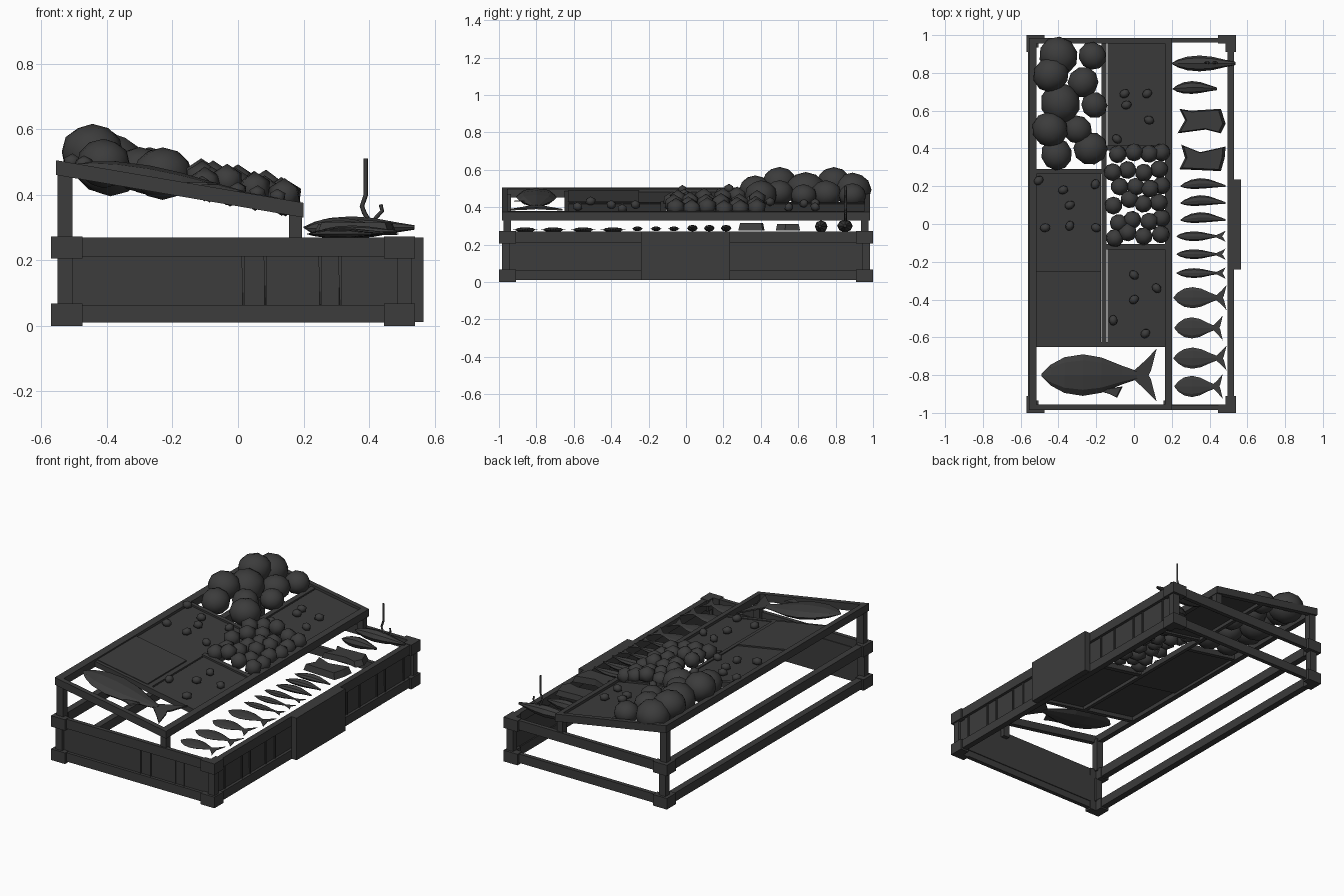
import bpy, bmesh, math, random
from mathutils import Matrix, Vector

random.seed(4)
if "Cube" in bpy.data.objects:
    bpy.data.objects.remove(bpy.data.objects["Cube"])

mat = bpy.data.materials.new("charcoal")
mat.use_nodes = True
mat.diffuse_color = (0.045, 0.045, 0.045, 1)
mat.node_tree.nodes["Principled BSDF"].inputs["Base Color"].default_value = mat.diffuse_color


def finish(name, bm, smooth=False):
    bmesh.ops.recalc_face_normals(bm, faces=bm.faces)
    for f in bm.faces:
        f.smooth = smooth
    me = bpy.data.meshes.new(name)
    bm.to_mesh(me)
    bm.free()
    me.materials.append(mat)
    ob = bpy.data.objects.new(name, me)
    bpy.context.collection.objects.link(ob)
    return ob


def tray_z(x):
    """Height of the sloping tray's top at x."""
    return 0.505 - 0.172 * (x + 0.555)


def box(name, x, y, z, sloped=False):
    """Box from (low, high) ranges; sloped boxes measure z from the tray top."""
    bm = bmesh.new()
    bmesh.ops.create_cube(bm, size=1)
    for v in bm.verts:
        v.co = Vector([r[0] if c < 0 else r[1] for c, r in zip(v.co, (x, y, z))])
        if sloped:
            v.co.z += tray_z(v.co.x)
    return finish(name, bm)


def prism(name, outline, z0, z1):
    bm = bmesh.new()
    f = bm.faces.new([bm.verts.new((x, y, z0)) for x, y in outline])
    r = bmesh.ops.extrude_face_region(bm, geom=[f])
    top = [g for g in r["geom"] if isinstance(g, bmesh.types.BMVert)]
    mid = sum((v.co for v in top), Vector()) / len(top)
    for v in top:
        v.co = v.co.lerp(mid, 0.12)
        v.co.z = z1
    return finish(name, bm)


def ball(name, x, y, z, r, squash=(1, 1, 1)):
    bm = bmesh.new()
    m = Matrix.Translation((x, y, z)) @ Matrix.Rotation(random.uniform(0, 3), 4, "Z")
    bmesh.ops.create_icosphere(bm, subdivisions=2 if r > 0.06 else 1, radius=r,
                               matrix=m @ Matrix.Diagonal((*squash, 1)))
    return finish(name, bm, True)


BODY = [(0, 0.06), (0.08, 0.5), (0.2, 0.86), (0.36, 1), (0.52, 0.85), (0.7, 0.45), (0.83, 0.2)]


def fish(name, x0, x1, y, z, w, h, tail=0.0, bend=0.0, sloped=False):
    """Lofted body along x with an optional forked tail fin."""
    bm = bmesh.new()
    length = x1 - x0
    stretch = 1 if tail else 1.2
    rings = []
    for t, s in BODY:
        ring = []
        for k in range(8):
            a = math.tau * k / 8
            ring.append(bm.verts.new((x0 + length * t * stretch,
                                      y + w * s * math.cos(a), z + h * s * math.sin(a))))
        rings.append(ring)
    for a, b in zip(rings, rings[1:]):
        for k in range(8):
            bm.faces.new((a[k], a[k - 1], b[k - 1], b[k]))
    bm.faces.new(rings[0])
    bm.faces.new(rings[-1])
    if tail:
        fin = [(0.8, 0.2), (0.9, 0.55), (1, 1), (0.95, 0.2), (0.93, 0),
               (0.95, -0.2), (1, -1), (0.9, -0.55), (0.8, -0.2)]
        layers = [[bm.verts.new((x0 + length * t, y + (tail if abs(s) > 0.2 else w) * s, z + d))
                   for t, s in fin] for d in (-0.12 * h, 0.12 * h)]
        for lay in layers:
            bm.faces.new(lay)
        for k in range(len(fin)):
            bm.faces.new((layers[0][k - 1], layers[0][k], layers[1][k], layers[1][k - 1]))
    for v in bm.verts:
        v.co.y += bend * math.sin(math.pi * (v.co.x - x0) / length)
        if sloped:
            v.co.z += tray_z(v.co.x)
    return finish(name, bm)


# Base: corner blocks, posts and two rings of rails
for sy in (-1, 1):
    end = "front" if sy < 0 else "back"
    def span(a, b):
        return tuple(sorted((sy * a, sy * b)))
    for side, bx, px in (("right", (-0.57, -0.475), (-0.55, -0.505)),
                         ("left", (0.445, 0.54), (0.485, 0.53))):
        for level, z in (("lower", (0, 0.068)), ("upper", (0.205, 0.272))):
            sx = -1 if side == "right" else 1
            # L-shaped block wrapped round the corner
            box(f"{end}_{side}_{level}_block", bx, span(0.955, 1), z)
            cap = (bx[0], bx[0] + 0.055) if sx < 0 else (bx[1] - 0.055, bx[1])
            box(f"{end}_{side}_{level}_block_return", cap, span(0.91, 0.96), z)
        box(f"{end}_{side}_post", px, span(0.945, 0.985), (0.06, 0.21))
    for level, z in (("lower", (0.01, 0.064)), ("upper", (0.212, 0.27))):
        box(f"{end}_{level}_rail", (-0.555, 0.525), span(0.96, 0.985), z)
    # Sloping tray legs and end bar
    box(f"{end}_tall_leg", (-0.55, -0.505), span(0.935, 0.975), (0.26, 0.47))
    box(f"{end}_short_leg", (0.155, 0.195), span(0.935, 0.975), (0.23, 0.345))
    box(f"{end}_tray_bar", (-0.555, 0.2), span(0.955, 0.985), (-0.045, 0), True)

for level, z in (("lower", (0.01, 0.064)), ("upper", (0.212, 0.27))):
    box(f"right_{level}_rail", (-0.56, -0.52), (-0.96, 0.96), z)
    box(f"left_{level}_rail", (0.495, 0.53), (-0.96, 0.96), z)
box("high_tray_rail", (-0.555, -0.515), (-0.97, 0.97), (-0.045, 0), True)
box("low_tray_rail", (0.165, 0.2), (-0.97, 0.97), (-0.045, 0), True)

# Cladding with a few raised, slanting plank edges
box("front_cladding", (-0.51, 0.49), (-0.967, -0.955), (0.05, 0.22))
box("left_cladding", (0.503, 0.513), (-0.95, 0.95), (0.05, 0.22))
for x in (0.015, 0.083, 0.25, 0.31):
    ob = box("front_plank_edge", (x - 0.005, x + 0.005), (-0.973, -0.96), (0.064, 0.212))
    ob.data.vertices[0].co.x += 0.006
for y in (-0.87, -0.7, -0.62, -0.47, -0.38, 0.32, 0.44, 0.61, 0.69, 0.87):
    ob = box("left_plank_edge", (0.505, 0.52), (y - 0.005, y + 0.005), (0.064, 0.212))
    ob.data.vertices[0].co.y += 0.006
box("side_sign", (0.53, 0.566), (-0.24, 0.235), (0.012, 0.27))

# Tray dividers and ice beds
box("centre_divider", (-0.172, -0.145), (-0.63, 0.96), (-0.045, -0.012), True)
box("front_divider", (-0.515, 0.165), (-0.65, -0.625), (-0.045, -0.012), True)
box("right_divider", (-0.515, -0.165), (0.265, 0.29), (-0.04, -0.005), True)
box("left_divider_back", (-0.15, 0.165), (0.39, 0.415), (-0.04, -0.005), True)
box("left_divider_front", (-0.15, 0.165), (-0.135, -0.105), (-0.04, -0.005), True)
for name, x, y, z in (("right_front_ice", (-0.515, -0.175), (-0.63, -0.25), -0.008),
                      ("right_middle_ice", (-0.515, -0.175), (-0.25, 0.27), -0.016),
                      ("left_front_ice", (-0.14, 0.165), (-0.63, -0.13), -0.016),
                      ("left_back_ice", (-0.14, 0.165), (0.41, 0.96), -0.016)):
    box(name, x, y, (z - 0.012, z), True)

# Loose pebbles of ice on the beds
for x, y in ((-0.505, 0.23), (-0.375, 0.18), (-0.205, 0.21), (-0.34, 0.1), (-0.47, -0.02),
             (-0.34, -0.01), (-0.2, -0.02), (0, -0.27), (0.12, -0.34), (0, -0.4),
             (-0.11, -0.51), (0.06, -0.58), (-0.05, 0.69), (-0.04, 0.63), (0.07, 0.69),
             (0.08, 0.55), (-0.09, 0.45)):
    ball("pebble", x, y, tray_z(x) + 0.004, 0.028, (1.1, 0.9, 0.9))

# Large round shellfish
for x, y, r in ((-0.4, 0.89, 0.1), (-0.22, 0.89, 0.072), (-0.44, 0.79, 0.092),
                (-0.27, 0.75, 0.08), (-0.39, 0.64, 0.105), (-0.21, 0.63, 0.068),
                (-0.445, 0.5, 0.092), (-0.3, 0.5, 0.075), (-0.23, 0.4, 0.087), (-0.41, 0.37, 0.082)):
    lift = 0.045 if x < -0.42 else 0.015
    ball("large_shellfish", x, y, tray_z(x) + lift, r, (1.05, 1, 0.92))

# Small round shellfish packed in staggered rows
for row in range(6):
    for col in range(4):
        x = -0.1 + col * 0.08 + (0.02 if row % 2 else -0.005) + random.uniform(-0.01, 0.01)
        y = -0.075 + row * 0.088 + (col % 2) * 0.02 + random.uniform(-0.012, 0.012)
        ball("small_shellfish", min(x, 0.145), y, tray_z(x) + random.uniform(0, 0.03), 0.053)

# Big fish lying across the front of the tray
fish("big_fish", -0.49, 0.12, -0.8, -0.002, 0.11, 0.035, 0.14, sloped=True)
prism("big_fish_belly_fin", [(-0.2, -0.88), (-0.06, -0.86), (-0.09, -0.92), (-0.13, -0.9)], 0.43, 0.437)

# Row of fish on the low shelf
for y, x0, x1 in ((-0.39, 0.21, 0.49), (-0.55, 0.215, 0.47), (-0.71, 0.21, 0.49), (-0.86, 0.215, 0.47)):
    fish("flat_fish", x0, x1, y, 0.28, 0.056, 0.013, 0.066)
for y in (-0.065, -0.16, -0.26):
    fish("slim_fish", 0.225, 0.485, y, 0.285, 0.026, 0.013, 0.03)
for y in (0.2, 0.11, 0.02):
    fish("prawn", 0.245, 0.485, y, 0.288, 0.028, 0.018, bend=0.015)
prism("back_fillet", [(0.24, 0.61), (0.3, 0.6), (0.46, 0.61), (0.485, 0.53), (0.46, 0.48),
                      (0.38, 0.5), (0.23, 0.48), (0.27, 0.55)], 0.277, 0.31)
prism("front_fillet", [(0.25, 0.42), (0.35, 0.38), (0.485, 0.41), (0.48, 0.35), (0.46, 0.28),
                       (0.24, 0.29), (0.27, 0.35)], 0.277, 0.315)
fish("short_eel", 0.205, 0.44, 0.715, 0.297, 0.034, 0.033, bend=0.008)
fish("long_eel", 0.2, 0.54, 0.85, 0.3, 0.042, 0.034)


# Curved hooks standing in the long eel
def hook(name, points, radius):
    cu = bpy.data.curves.new(name, "CURVE")
    cu.dimensions = "3D"
    cu.bevel_depth = radius
    cu.bevel_resolution = 0
    cu.use_fill_caps = True
    sp = cu.splines.new("POLY")
    sp.points.add(len(points) - 1)
    for p, (x, z) in zip(sp.points, points):
        p.co = (x, 0.853, z, 1)
    cu.materials.append(mat)
    bpy.context.collection.objects.link(bpy.data.objects.new(name, cu))


hook("tall_hook", [(0.39, 0.51), (0.39, 0.4), (0.378, 0.365), (0.385, 0.345), (0.4, 0.32)], 0.007)
hook("short_hook", [(0.435, 0.37), (0.44, 0.35), (0.425, 0.335), (0.41, 0.315)], 0.006)
